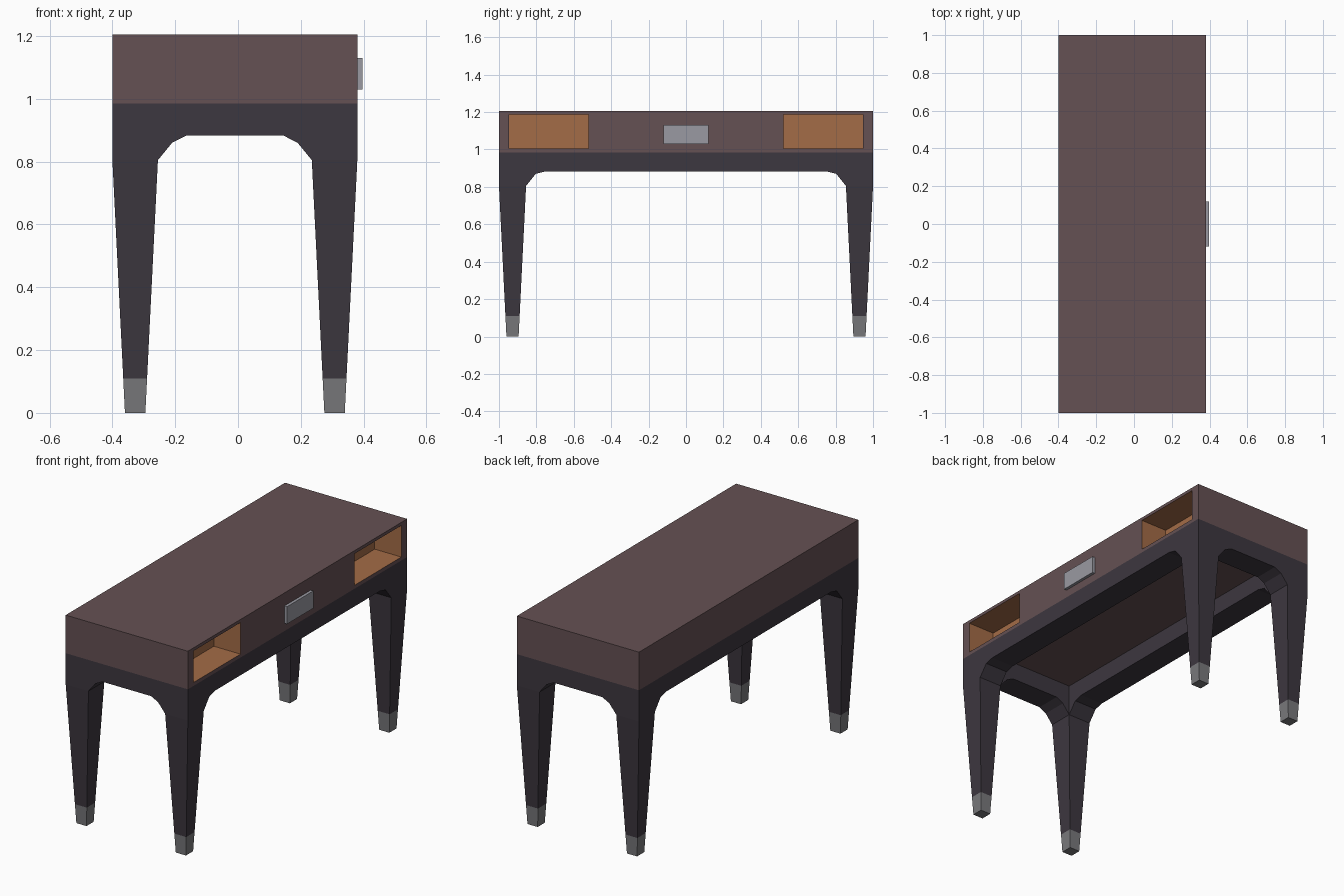
import bpy, bmesh
from mathutils import Vector

if "Cube" in bpy.data.objects:
    bpy.data.objects.remove(bpy.data.objects["Cube"])

CX, HX, HY = -0.01, 0.39, 1.0          # centre and half sizes of the table
Z_LEG, Z_RAIL, Z_BOX, Z_TOP = 0.805, 0.883, 0.985, 1.205
T = 0.145                              # leg and rail thickness
Z_FOOT = 0.11


def material(name, rgb):
    m = bpy.data.materials.new(name)
    m.diffuse_color = (*rgb, 1)
    m.use_nodes = True
    m.node_tree.nodes["Principled BSDF"].inputs["Base Color"].default_value = m.diffuse_color
    return m


BROWN = material("brown_wood", (0.13, 0.082, 0.087))
DARK = material("dark_frame", (0.046, 0.038, 0.05))
ORANGE = material("orange_lining", (0.37, 0.15, 0.063))
STEEL = material("steel", (0.32, 0.32, 0.36))
GREY = material("foot_metal", (0.19, 0.19, 0.2))


def finish(name, bm, *mats):
    bmesh.ops.remove_doubles(bm, verts=bm.verts, dist=1e-4)
    bmesh.ops.recalc_face_normals(bm, faces=bm.faces)
    me = bpy.data.meshes.new(name)
    bm.to_mesh(me)
    bm.free()
    for m in mats:
        me.materials.append(m)
    ob = bpy.data.objects.new(name, me)
    bpy.context.collection.objects.link(ob)
    return ob


def box(bm, lo, hi):
    lo, hi = Vector(lo), Vector(hi)
    for v in bmesh.ops.create_cube(bm, size=1)["verts"]:
        v.co = (lo + hi) / 2 + v.co * (hi - lo)


def face(bm, pts):
    return bm.faces.new([bm.verts.new(p) for p in pts])


def leg_ring(sx, sy, z):
    """Square leg section at height z: outer, x-inner, inner, y-inner corner."""
    k = max(0, 1 - z / Z_LEG)
    o, i = 0.04 * k, T - 0.04 * k
    return [(CX + sx * (HX - a), sy * (HY - b), z)
            for a, b in ((o, o), (i, o), (i, i), (o, i))]


def loft(bm, a, b, sides):
    for k in sides:
        n = (k + 1) % 4
        face(bm, (a[k], a[n], b[n], b[k]))


# Frame: four tapered legs welded to four arched rails
bm = bmesh.new()
for sx in (-1, 1):
    for sy in (-1, 1):
        foot, knee, top = (leg_ring(sx, sy, z) for z in (Z_FOOT, Z_LEG, Z_BOX))
        loft(bm, foot, knee, range(4))
        loft(bm, knee, top, (0, 3))
        face(bm, top)
        face(bm, foot)


def rail(bm, half, dx, dz, place):
    """Arched rail; place(u, side, z) maps along / inner-outer / height."""
    left = [(-half, Z_LEG), (-half + dx, Z_RAIL - dz), (-half + 2 * dx, Z_RAIL)]
    arch = left + [(-u, z) for u, z in reversed(left)]
    prof = arch + [(half, Z_BOX), (-half, Z_BOX)]
    for s in (0, 1):
        face(bm, [place(u, s, z) for u, z in prof])
    for (u, z), (w, y) in list(zip(arch, arch[1:])) + [(prof[-2], prof[-1])]:
        face(bm, (place(u, 0, z), place(w, 0, y), place(w, 1, y), place(u, 1, z)))


for s in (-1, 1):
    rail(bm, HX - T, 0.045, 0.023, lambda u, k, z: (CX + u, s * (HY - T * k), z))
    rail(bm, HY - T, 0.052, 0.013, lambda u, k, z: (CX + s * (HX - T * k), u, z))
finish("leg_frame", bm, DARK)

# Metal feet
bm = bmesh.new()
for sx in (-1, 1):
    for sy in (-1, 1):
        a, b = leg_ring(sx, sy, 0), leg_ring(sx, sy, Z_FOOT)
        loft(bm, a, b, range(4))
        face(bm, a)
        face(bm, b)
finish("metal_feet", bm, GREY)

# Table box with two open compartments on the right side
Y0, Y1, ZC0, ZC1, DEPTH = 0.52, 0.947, 1.005, 1.187, 0.17
XR = CX + HX
bm = bmesh.new()
box(bm, (CX - HX, -HY, Z_BOX), (XR, HY, Z_TOP))
cuts = [((0, y, 0), (0, 1, 0)) for y in (-Y1, -Y0, Y0, Y1)]
cuts += [((0, 0, z), (0, 0, 1)) for z in (ZC0, ZC1)]
for co, no in cuts:
    bmesh.ops.bisect_plane(bm, geom=bm.verts[:] + bm.edges[:] + bm.faces[:],
                           plane_co=co, plane_no=no)
bm.normal_update()
openings = [f for f in bm.faces if f.normal.x > 0.9
            and Y0 < abs(f.calc_center_median().y) < Y1
            and ZC0 < f.calc_center_median().z < ZC1]
for f in bmesh.ops.extrude_discrete_faces(bm, faces=openings)["faces"]:
    for v in f.verts:
        v.co.x -= DEPTH
    f.material_index = 1
    for e in f.edges:
        for g in e.link_faces:
            g.material_index = 1
finish("table_box", bm, BROWN, ORANGE)

# Plate in the middle of the right side
bm = bmesh.new()
box(bm, (XR, -0.12, 1.03), (XR + 0.017, 0.12, 1.13))
finish("drawer_plate", bm, STEEL)
